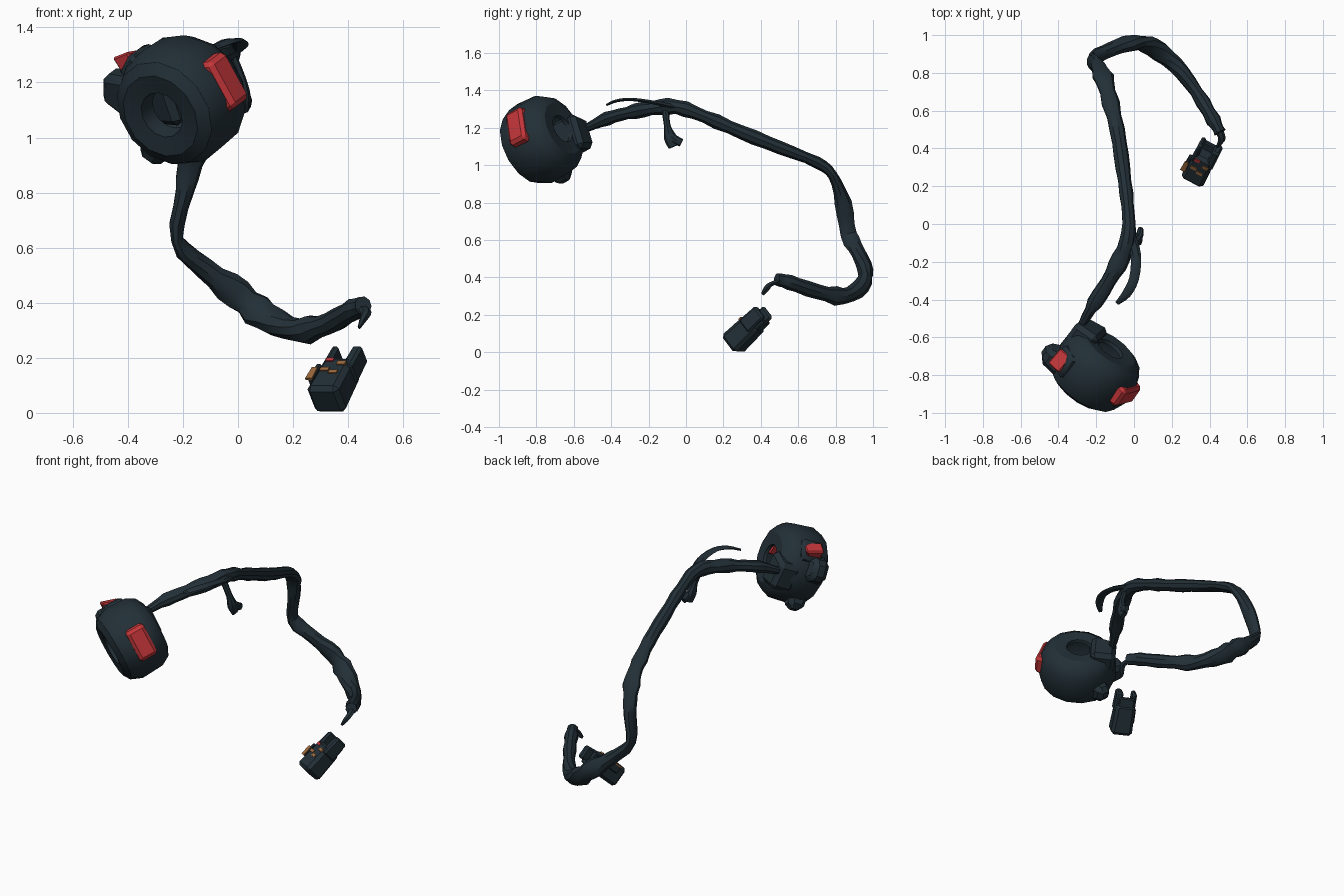
import bpy, bmesh, math, random
from mathutils import Vector as V

if "Cube" in bpy.data.objects:
    bpy.data.objects.remove(bpy.data.objects["Cube"])

random.seed(4)


def material(name, rgb):
    m = bpy.data.materials.new(name)
    m.diffuse_color = (*rgb, 1)
    m.use_nodes = True
    m.node_tree.nodes["Principled BSDF"].inputs["Base Color"].default_value = m.diffuse_color
    return m


SLATE = material("dark slate plastic", (0.016, 0.029, 0.038))
RED = material("button red", (0.55, 0.037, 0.042))
COPPER = material("copper brown", (0.33, 0.14, 0.045))


def finish(name, bm, mat, angle=35):
    bmesh.ops.recalc_face_normals(bm, faces=bm.faces)
    me = bpy.data.meshes.new(name)
    bm.to_mesh(me)
    bm.free()
    me.materials.append(mat)
    ob = bpy.data.objects.new(name, me)
    bpy.context.collection.objects.link(ob)
    bpy.ops.object.select_all(action='DESELECT')
    ob.select_set(True)
    bpy.context.view_layer.objects.active = ob
    bpy.ops.object.shade_smooth_by_angle(angle=math.radians(angle))
    return ob


def block(name, centre, axes, size, mat, taper=1.0, bevel=0.012):
    """Bevelled box on local axes; taper scales the end on the first axis."""
    bm = bmesh.new()
    bmesh.ops.create_cube(bm, size=1)
    for v in bm.verts:
        k = taper if v.co.x > 0 else 1
        v.co = V((v.co.x * size[0], v.co.y * size[1] * k, v.co.z * size[2] * k))
    if bevel:
        bmesh.ops.bevel(bm, geom=bm.edges[:], offset=bevel, segments=1, affect='EDGES')
    for v in bm.verts:
        v.co = V(centre) + axes[0] * v.co.x + axes[1] * v.co.y + axes[2] * v.co.z
    return finish(name, bm, mat, 30)


def sweep(name, pts, mat, sides=9, steps=3, wobble=0.0):
    """Flattened tube; each point is x, y, z, half width, half height."""
    P = [V(p) for p in pts]
    P = [P[0] * 2 - P[1]] + P + [P[-1] * 2 - P[-2]]
    path = []
    for i in range(1, len(P) - 2):
        a, b, c, d = P[i - 1:i + 3]
        for k in range(steps):
            t = k / steps
            path.append(0.5 * (b * 2 + (c - a) * t + (a * 2 - b * 5 + c * 4 - d) * t * t
                               + (b * 3 - a - c * 3 + d) * t ** 3))
    path.append(P[-2])
    bm = bmesh.new()
    rings = []
    for i, p in enumerate(path):
        q0, q1 = path[max(i - 1, 0)], path[min(i + 1, len(path) - 1)]
        t = V((q1[0] - q0[0], q1[1] - q0[1], q1[2] - q0[2])).normalized()
        a = V((1, 0, 0))
        a = (a - t * a.dot(t)).normalized()
        b = t.cross(a)
        w = p[3] * (1 + random.uniform(-wobble, wobble))
        h = p[4] * (1 + random.uniform(-wobble, wobble))
        o = V((p[0], p[1], p[2]))
        rings.append([bm.verts.new(o + a * w * math.cos(s) + b * h * math.sin(s))
                      for s in (2 * math.pi * j / sides for j in range(sides))])
    for r, s in zip(rings, rings[1:]):
        for j in range(sides):
            k = (j + 1) % sides
            bm.faces.new((r[j], r[k], s[k], s[j]))
    bm.faces.new(rings[0])
    bm.faces.new(rings[-1])
    return finish(name, bm, mat, 35)


# --- switch housing: a hollow chamfered drum on a tilted axis
C = V((-0.2, -0.765, 1.14))
N = V((0.53, 0.75, 0.40)).normalized()
E1 = V((0.74, -0.6, 0.32))
E1 = (E1 - N * E1.dot(N)).normalized()
E2 = N.cross(E1)


def drum(axial, radius, deg):
    a = math.radians(deg)
    return C + N * axial + (E1 * math.cos(a) + E2 * math.sin(a)) * radius


def radial_axes(deg):
    a = math.radians(deg)
    return (E1 * math.cos(a) + E2 * math.sin(a), N, E2 * math.cos(a) - E1 * math.sin(a))


def lathe(name, profile, seg):
    bm = bmesh.new()
    rings = [[bm.verts.new(drum(w, r, 360 * (j + 0.5) / seg)) for j in range(seg)] for w, r in profile]
    for r, s in zip(rings, rings[1:]):
        for j in range(seg):
            k = (j + 1) % seg
            bm.faces.new((r[j], r[k], s[k], s[j]))
    return finish(name, bm, SLATE, 32)


lathe("switch_housing", [(0.12, 0.074), (0.14, 0.078), (0.145, 0.15), (0.12, 0.195), (0.065, 0.226),
                         (-0.06, 0.232), (-0.128, 0.203), (-0.155, 0.16), (-0.146, 0.088),
                         (-0.08, 0.08)], 14)

# mounting lugs, cable boss and button base
block("side_lug", drum(-0.06, 0.215, 215), radial_axes(215), (0.15, 0.15, 0.19), SLATE, 0.6, 0.025)
block("lower_lug", drum(-0.05, 0.208, 146), radial_axes(146), (0.13, 0.14, 0.13), SLATE, 0.65, 0.025)
block("cable_boss", V((-0.26, -0.6, 1.155)), radial_axes(193), (0.15, 0.17, 0.21), SLATE, 0.8, 0.025)
block("button_base", drum(-0.01, 0.2, 241), radial_axes(241), (0.08, 0.17, 0.16), SLATE, 0.75, 0.015)

# red push buttons; the large one is also visible through the rear bore
block("large_button", drum(0.005, 0.203, 0), radial_axes(0), (0.08, 0.125, 0.215), RED, 0.88, 0.016)
TOP = V((-0.28, 0.1, 0.95)).normalized()
ACROSS = (N - TOP * N.dot(TOP)).normalized()
block("small_button", V((-0.387, -0.725, 1.278)), (TOP, ACROSS, TOP.cross(ACROSS)),
      (0.06, 0.08, 0.062), RED, 1.35, 0.008)

# --- taped cable from the housing to the connector
sweep("main_cable", [
    (-0.275, -0.53, 1.2, .022, .025), (-0.21, -0.42, 1.25, .038, .036), (-0.14, -0.31, 1.28, .044, .037),
    (-0.07, -0.18, 1.305, .047, .04), (-0.03, -0.05, 1.312, .037, .043), (-0.035, 0.1, 1.26, .034, .038),
    (-0.06, 0.3, 1.175, .036, .037), (-0.09, 0.5, 1.095, .041, .037), (-0.14, 0.7, 1.015, .048, .032),
    (-0.165, 0.785, .945, .052, .029), (-0.195, 0.84, .8, .035, .044), (-0.222, 0.87, .63, .025, .048),
    (-0.12, 0.925, .525, .045, .04), (0, 0.96, .43, .055, .038), (0.1, 0.935, .35, .057, .042),
    (0.22, 0.84, .3, .046, .048), (0.33, 0.7, .325, .038, .045), (0.42, 0.55, .375, .037, .043),
    (0.455, 0.485, .39, .032, .038)], SLATE, wobble=0.14)
sweep("cable_end_strand", [(0.45, 0.5, .38, .02, .012), (0.465, 0.455, .365, .02, .014),
                           (0.455, 0.43, .34, .014, .018), (0.44, 0.41, .31, .006, .01)], SLATE, 6)

# side branches of the cable
sweep("loose_strand", [(-0.02, -0.06, 1.31, .03, .016), (0.01, -0.17, 1.335, .028, .012),
                       (0.0, -0.29, 1.352, .026, .01), (-0.04, -0.37, 1.345, .024, .009),
                       (-0.09, -0.42, 1.325, .012, .007)], SLATE, 6)
sweep("hanging_branch", [(-0.02, -0.11, 1.29, .018, .02), (0.01, -0.1, 1.21, .02, .018),
                         (0.02, -0.085, 1.15, .026, .034), (0.025, -0.065, 1.1, .016, .03)], SLATE, 8)
sweep("branch_foot", [(0.015, -0.1, 1.18, .016, .016), (0.03, -0.06, 1.14, .02, .022),
                      (0.035, -0.025, 1.12, .014, .022)], SLATE, 8)

# --- plug connector: tilted box with a fork on its upper end
K = V((0.36, 0.33, 0.122))
D = V((0.35, 0.68, 0.65)).normalized()
S = V((0.89, -0.46, 0)).normalized()
U = S.cross(D)
AX = (D, S, U)


def plug(d, s, u):
    return K + D * d + S * s + U * u


block("connector_body", plug(-0.03, 0, 0), AX, (0.19, 0.13, 0.125), SLATE, 0.9, 0.018)
for side, width in ((-1, 0.03), (1, 0.045)):
    block("connector_arm", plug(0.075, side * 0.045, 0.008), AX, (0.125, width, 0.09), SLATE, 0.9, 0.01)
block("connector_rib", plug(0.05, 0, -0.035), AX, (0.12, 0.1, 0.03), SLATE, 0.9, 0.006)

# contacts showing on the upper face and flank
for s, d in ((-0.025, -0.015), (0.015, -0.03), (0.03, 0.02)):
    block("contact_pin", plug(d, s, 0.06), AX, (0.018, 0.034, 0.009), COPPER, 1, 0)
block("flank_clip", plug(-0.02, -0.066, 0.035), AX, (0.09, 0.024, 0.05), SLATE, 0.8, 0.004)
block("contact_flank", plug(-0.035, -0.07, 0.058), AX, (0.065, 0.028, 0.009), COPPER, 0.8, 0)
block("red_seal", plug(0.04, -0.025, 0.058), AX, (0.016, 0.03, 0.009), RED, 1, 0)
